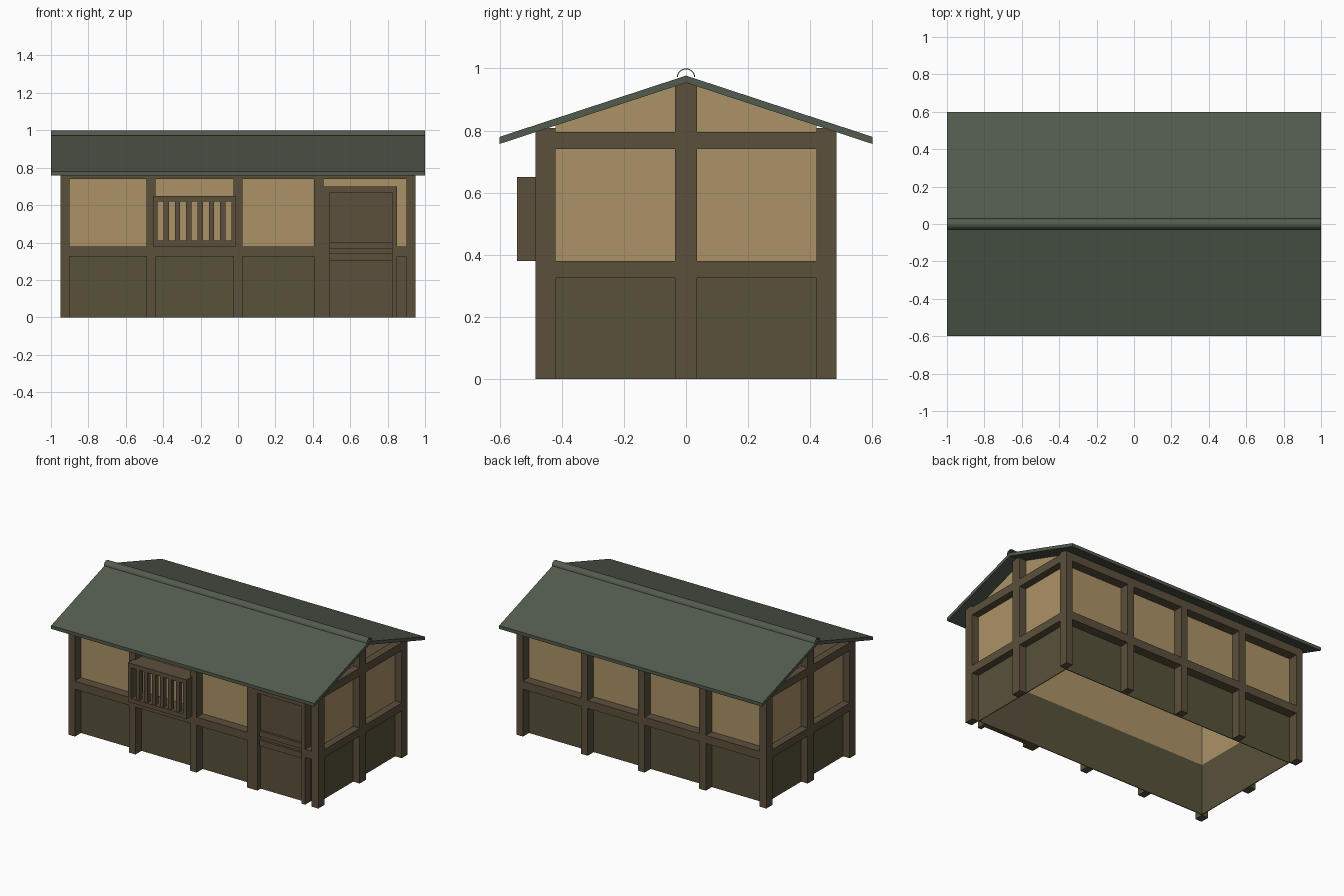
import bpy, math

if "Cube" in bpy.data.objects:
    bpy.data.objects.remove(bpy.data.objects["Cube"])


def material(name, rgb):
    m = bpy.data.materials.new(name)
    m.diffuse_color = (*rgb, 1)
    m.use_nodes = True
    m.node_tree.nodes["Principled BSDF"].inputs["Base Color"].default_value = m.diffuse_color
    return m


TIMBER = material("timber", (0.105, 0.08, 0.045))
PLASTER = material("plaster", (0.41, 0.29, 0.135))
BOARD = material("board", (0.095, 0.085, 0.042))
ROOF = material("roof_green", (0.085, 0.105, 0.075))


def mesh_object(name, verts, faces, mat):
    me = bpy.data.meshes.new(name)
    me.from_pydata(verts, [], faces)
    me.materials.append(mat)
    ob = bpy.data.objects.new(name, me)
    bpy.context.collection.objects.link(ob)
    return ob


def prism(name, profile, x0, x1, mat):
    """Extrude a counter-clockwise (y, z) profile along x."""
    n = len(profile)
    verts = [(x, y, z) for x in (x0, x1) for y, z in profile]
    faces = [tuple(reversed(range(n))), tuple(range(n, 2 * n))]
    faces += [(i, (i + 1) % n, n + (i + 1) % n, n + i) for i in range(n)]
    return mesh_object(name, verts, faces, mat)


def box(name, x, y, z, mat=TIMBER):
    (x0, x1), (y0, y1), (z0, z1) = sorted(x), sorted(y), sorted(z)
    return prism(name, [(y0, z0), (y1, z0), (y1, z1), (y0, z1)], x0, x1, mat)


WX, WY, PX, PY, T = 0.90, 0.42, 0.95, 0.485, 0.005   # wall plane, post face, wall thickness
SPLIT = 0.352
RAILS = {"mid_rail": (0.325, 0.38), "top_beam": (0.74, 0.795)}

# Long walls: thin boards below, plaster above, with posts and rails outside
for s, side in ((-1, "front"), (1, "back")):
    wall = (s * (WY - T), s * WY)
    depth = (s * WY, s * PY)
    box(side + "_plaster", (-WX, WX), wall, (SPLIT, 0.81), PLASTER)
    if s < 0:
        box("front_boards", (-WX, 0.44), wall, (0, SPLIT), BOARD)
        box("door_bay_boards", (0.44, WX), wall, (0, SPLIT), TIMBER)
    else:
        box("back_boards", (-WX, WX), wall, (0, SPLIT), BOARD)
    for i, x in enumerate((-0.925, -0.465, 0, 0.4325, 0.925)):
        box(f"{side}_post_{i}", (x - 0.025, x + 0.025), depth, (0, 0.808))
    for name, z in RAILS.items():
        if s < 0 and name == "mid_rail":      # leave the doorway open
            box("front_mid_rail", (-WX, 0.455), depth, z)
            box("front_mid_rail_end", (0.85, WX), depth, z)
        else:
            box(f"{side}_{name}", (-WX, WX), depth, z)

# Gable walls with a centre post and rails
for s, side in ((-1, "left"), (1, "right")):
    x0, x1 = sorted((s * (WX - T), s * WX))
    depth = (s * WX, s * PX)
    box(side + "_boards", (x0, x1), (-WY, WY), (0, SPLIT), BOARD)
    prism(side + "_gable_plaster", [(-WY, SPLIT), (WY, SPLIT), (WY, 0.82), (0, 0.96), (-WY, 0.82)],
          x0, x1, PLASTER)
    box(side + "_centre_post", depth, (-0.035, 0.035), (0, 0.955))
    for name, z in RAILS.items():
        box(f"{side}_{name}", depth, (-WY, WY), z)

# Door frame, recessed leaf and two bands
frame_y = (-PY, -WY)
box("door_jamb_left", (0.455, 0.488), frame_y, (0, 0.70))
box("door_jamb_right", (0.823, 0.85), frame_y, (0, 0.70))
box("door_lintel", (0.488, 0.823), frame_y, (0.668, 0.70))
box("door_leaf", (0.488, 0.823), (-0.45, -WY), (0, 0.668))
for i, z in enumerate(((0.30, 0.34), (0.365, 0.403))):
    box(f"door_band_{i}", (0.488, 0.823), (-0.465, -0.45), z)

# Projecting barred window
win_y = (-0.545, -WY)
box("window_sill", (-0.455, -0.01), win_y, (0.38, 0.41))
box("window_head", (-0.455, -0.01), win_y, (0.62, 0.65))
box("window_side_left", (-0.455, -0.43), win_y, (0.41, 0.62))
box("window_side_right", (-0.035, -0.01), win_y, (0.41, 0.62))
for i in range(6):
    x = -0.43 + 0.032 + i * 0.0606
    box(f"window_bar_{i}", (x, x + 0.028), (-0.54, -0.51), (0.41, 0.62))

# Pitched roof as one folded slab
prism("roof", [(-0.6, 0.757), (0, 0.954), (0.6, 0.757), (0.6, 0.78), (0, 0.977), (-0.6, 0.78)],
      -1, 1, ROOF)

# Hollow half-round ridge cap
N = 12
arc = [(math.cos(math.pi * i / N), math.sin(math.pi * i / N)) for i in range(N + 1)]
outer = [(0.029 * c, 0.973 + 0.027 * q) for c, q in arc]
inner = [(0.026 * c, 0.973 + 0.024 * q) for c, q in reversed(arc)]
cap = prism("ridge_cap", outer + inner, -1, 1, ROOF)
bpy.context.view_layer.objects.active = cap
cap.select_set(True)
bpy.ops.object.shade_smooth_by_angle(angle=math.radians(35))
